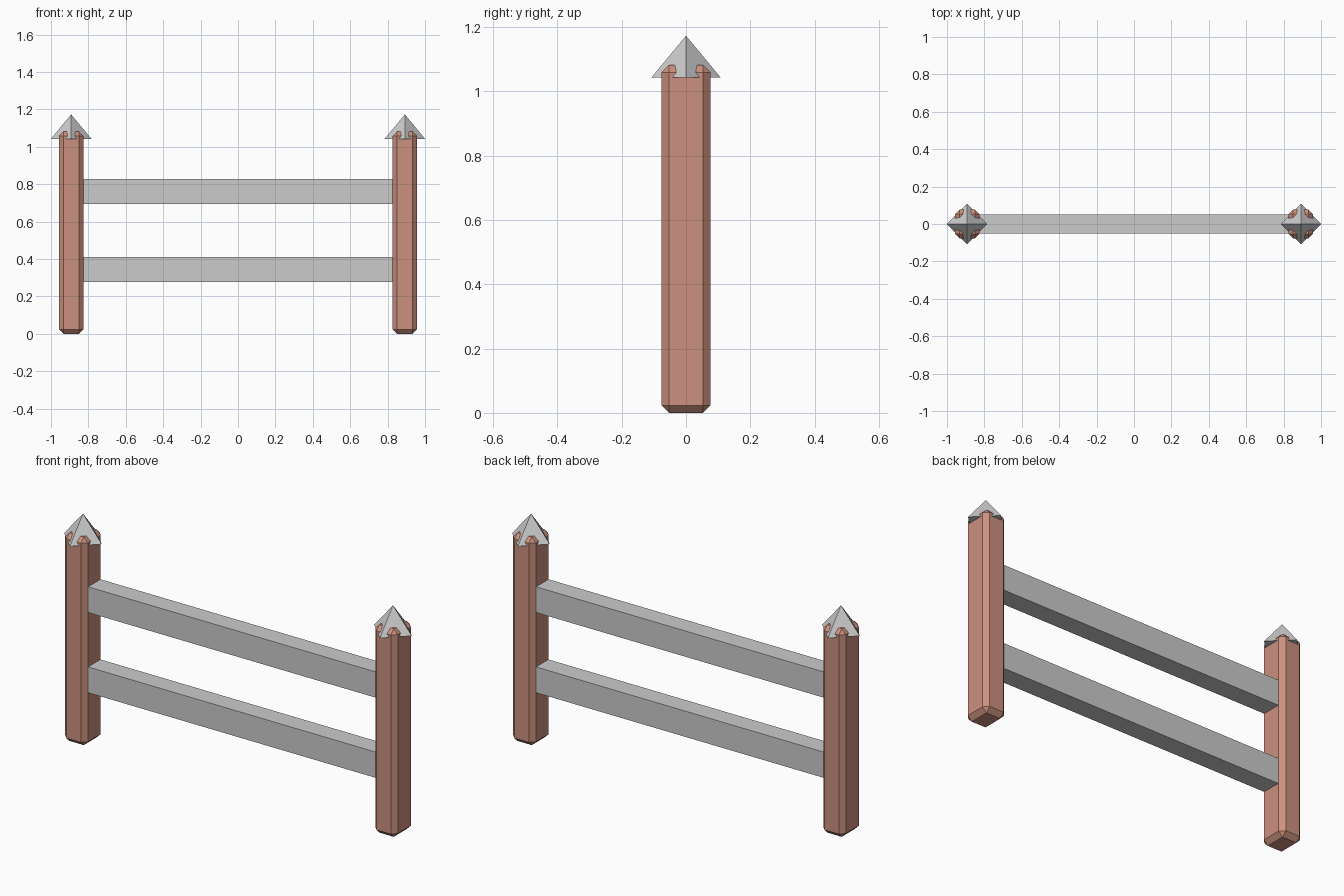
import bpy, bmesh
from mathutils import Matrix, Vector

if "Cube" in bpy.data.objects:
    bpy.data.objects.remove(bpy.data.objects["Cube"])


def material(name, rgb):
    m = bpy.data.materials.new(name)
    m.diffuse_color = (*rgb, 1)
    m.use_nodes = True
    m.node_tree.nodes["Principled BSDF"].inputs["Base Color"].default_value = m.diffuse_color
    return m


def finish(bm, name, mat=None):
    me = bpy.data.meshes.new(name)
    bm.to_mesh(me)
    bm.free()
    ob = bpy.data.objects.new(name, me)
    bpy.context.collection.objects.link(ob)
    if mat:
        me.materials.append(mat)
    return ob


def box(name, centre, size, mat=None, bevel=0.0):
    bm = bmesh.new()
    bmesh.ops.create_cube(bm, size=1)
    bmesh.ops.scale(bm, vec=size, verts=bm.verts)
    bmesh.ops.translate(bm, vec=centre, verts=bm.verts)
    if bevel:
        bmesh.ops.bevel(bm, geom=bm.edges[:], offset=bevel, segments=1,
                        profile=0.5, affect='EDGES')
    return finish(bm, name, mat)


def pyramid(name, base, radius, height, mat=None):
    bm = bmesh.new()
    bmesh.ops.create_cone(bm, cap_ends=True, segments=4, radius1=radius,
                          radius2=0, depth=height)
    bmesh.ops.translate(bm, vec=Vector(base) + Vector((0, 0, height / 2)), verts=bm.verts)
    return finish(bm, name, mat)


wood = material("red_brown_wood", (0.60, 0.28, 0.21))

# Chamfered posts with diamond-turned pyramid caps; post corners poke through
for side, x in (("left", -0.892), ("right", 0.892)):
    box(f"{side}_post", (x, 0, 0.541), (0.130, 0.153, 1.082), wood, 0.0235)
    pyramid(f"{side}_post_cap", (x, 0, 1.043), 0.108, 0.130)

# Horizontal rails
for name, z in (("lower_rail", 0.345), ("upper_rail", 0.762)):
    box(name, (0, 0, z), (1.654, 0.102, 0.134))
